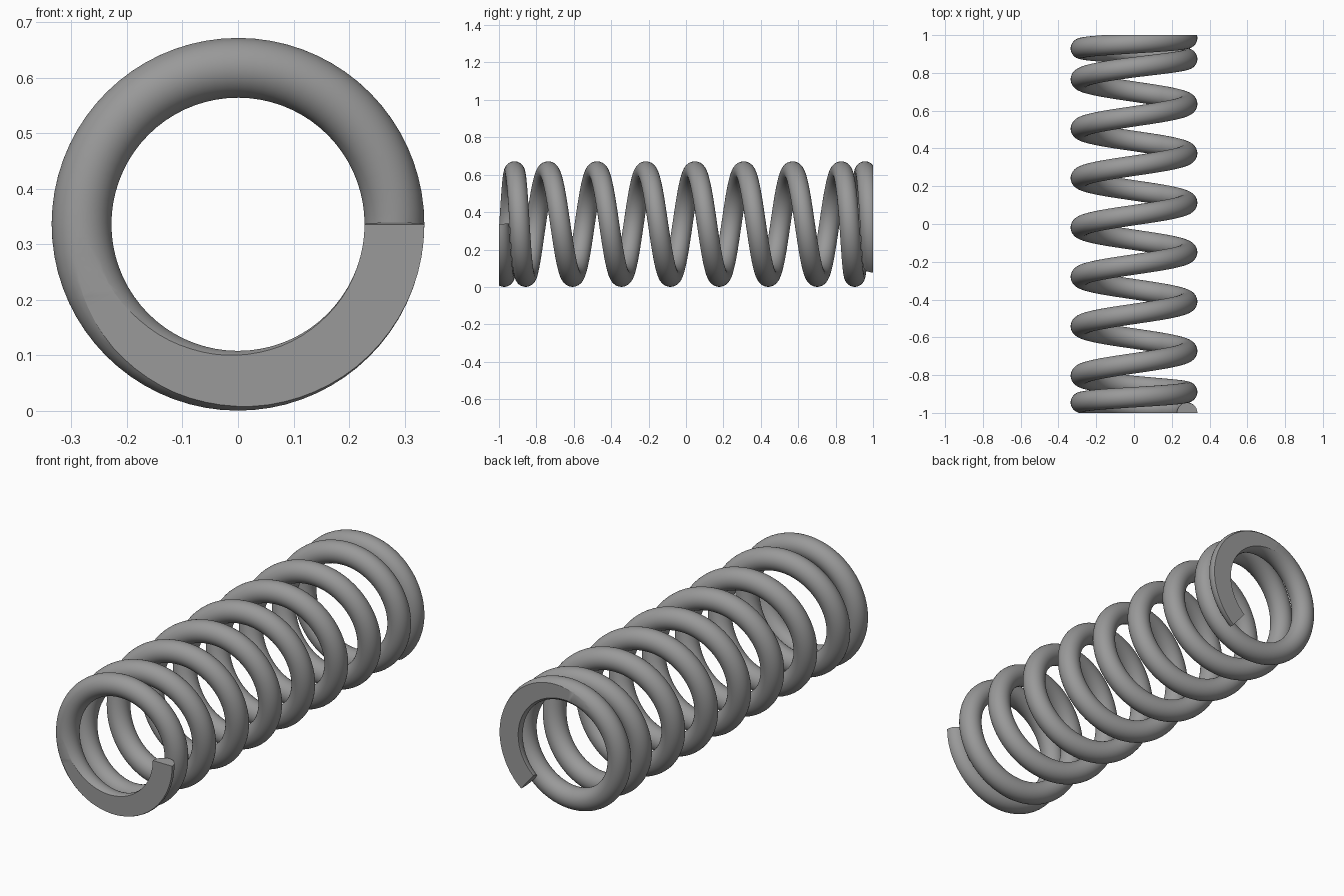
import bpy, bmesh, math
from mathutils import Vector

if "Cube" in bpy.data.objects:
    bpy.data.objects.remove(bpy.data.objects["Cube"])

COIL_R, WIRE_R, AXIS_Z = 0.2815, 0.054, 0.336   # mean coil radius, wire radius, axis height
TURNS, PITCH, END_PITCH = 9.14, 0.2615, 0.110   # closed end turns have a tighter pitch
KNEE, BLEND = 3.28, 0.2                         # turns from the middle where the pitch changes
PER_TURN, SIDES = 72, 32


def axial(t):
    """Position along y after t turns; symmetric about the middle turn."""
    s = t - TURNS / 2
    d = abs(s) - KNEE
    soft = 0 if d < -BLEND else d if d > BLEND else (d + BLEND) ** 2 / (4 * BLEND)
    return math.copysign(PITCH * abs(s) - (PITCH - END_PITCH) * soft, s)


def centre(t):
    a = -2 * math.pi * t
    return Vector((COIL_R * math.cos(a), axial(t), AXIS_Z + COIL_R * math.sin(a)))


# Sweep the round wire along the helix
bm = bmesh.new()
count = round(TURNS * PER_TURN)
rings = []
for i in range(count + 1):
    t = TURNS * i / count
    a = -2 * math.pi * t
    radial = Vector((math.cos(a), 0, math.sin(a)))
    tangent = (centre(t + 1e-3) - centre(t - 1e-3)).normalized()
    side = tangent.cross(radial).normalized()
    rings.append([bm.verts.new(centre(t) + WIRE_R * (radial * math.cos(b) + side * math.sin(b)))
                  for b in (2 * math.pi * (j + 0.5) / SIDES for j in range(SIDES))])
for p, q in zip(rings, rings[1:]):
    for j in range(SIDES):
        k = (j + 1) % SIDES
        bm.faces.new((p[j], p[k], q[k], q[j]))
bm.faces.new(rings[0])
bm.faces.new(rings[-1])

# Grind both ends flat
for y in (-1, 1):
    cut = bmesh.ops.bisect_plane(bm, geom=bm.verts[:] + bm.edges[:] + bm.faces[:], dist=1e-6,
                                 plane_co=(0, y, 0), plane_no=(0, y, 0), clear_outer=True)
    edges = [e for e in cut["geom_cut"] if isinstance(e, bmesh.types.BMEdge)]
    bmesh.ops.triangle_fill(bm, edges=edges, use_beauty=True, normal=(0, y, 0))
bmesh.ops.recalc_face_normals(bm, faces=bm.faces[:])

mesh = bpy.data.meshes.new("coil_spring")
bm.to_mesh(mesh)
bm.free()
spring = bpy.data.objects.new("coil_spring", mesh)
bpy.context.collection.objects.link(spring)

# Dark steel colour
steel = bpy.data.materials.new("dark_steel")
steel.diffuse_color = (0.32, 0.32, 0.32, 1)
steel.use_nodes = True
steel.node_tree.nodes["Principled BSDF"].inputs["Base Color"].default_value = steel.diffuse_color
mesh.materials.append(steel)

bpy.context.view_layer.objects.active = spring
spring.select_set(True)
bpy.ops.object.shade_smooth_by_angle(angle=math.radians(25))
